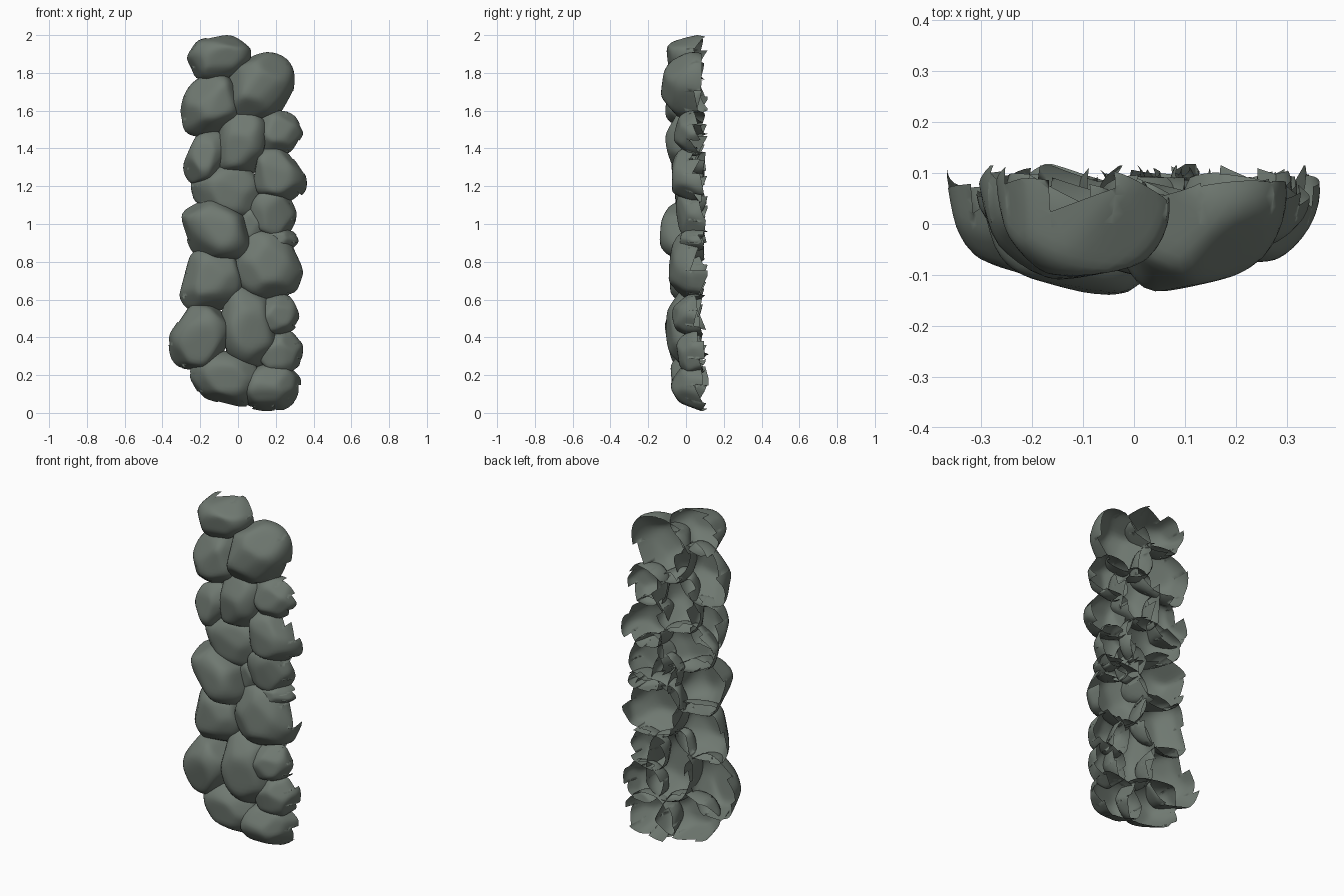
import bpy, bmesh, math, random
from mathutils import Vector

if "Cube" in bpy.data.objects:
    bpy.data.objects.remove(bpy.data.objects["Cube"])

# Extents of each stone: x0, x1, z0, z1, front y, diagonal lean
STONES = [
    (-.27, .07, 1.75, 2.00, -.105, .1),
    (-.07, .30, 1.53, 1.91, -.128, .12),
    (-.305, .03, 1.46, 1.80, -.110, .25),
    (.09, .345, 1.36, 1.60, -.060, 0),
    (-.13, .16, 1.25, 1.62, -.110, .05),
    (-.29, -.07, 1.21, 1.49, -.075, .18),
    (.08, .365, 1.11, 1.41, -.080, -.15),
    (-.25, .13, 1.03, 1.32, -.065, -.12),
    (.06, .31, .92, 1.20, -.050, -.05),
    (-.30, .065, .80, 1.14, -.135, -.15),
    (-.01, .17, .89, 1.11, -.030, -.1),
    (.11, .32, .86, .97, -.035, 0),
    (-.03, .345, .60, .97, -.090, -.18),
    (-.31, .03, .53, .87, -.085, .18),
    (-.09, .21, .24, .67, -.105, -.18),
    (.09, .325, .40, .63, -.070, 0),
    (-.368, -.04, .22, .585, -.105, .15),
    (.11, .345, .19, .44, -.050, .05),
    (-.265, .13, .03, .33, -.080, -.25),
    (.02, .335, .00, .265, -.080, .2),
]


def remap(v, lo, hi, a, b):
    return a + (v - lo) / (hi - lo) * (b - a)


def split(bm, faces, co, no):
    edges = {e for f in faces for e in f.edges}
    verts = {v for f in faces for v in f.verts}
    bmesh.ops.bisect_plane(bm, geom=faces + list(edges) + list(verts), plane_co=co, plane_no=no)


# Jagged open back: each radial sector is split along its own tilted plane
def break_back(bm, rng, centre, size, lift):
    n = 8
    start = rng.uniform(0, 1)
    planes = []
    for k in range(n):
        t = (k + start) / n * math.tau
        normal = Vector((-math.sin(t) / size.x, 0, math.cos(t) / size.z))
        split(bm, [f for f in bm.faces if f.calc_center_median().y > 0], centre, normal)
        mid = t + math.pi / n
        co = centre + Vector((math.cos(mid) * size.x / 2, 0, math.sin(mid) * size.z / 2))
        co.y = lift + rng.uniform(.045, .10)
        planes.append((co, Vector((rng.uniform(-.5, .5), 1, rng.uniform(-.5, .5))).normalized()))

    def sector(f):
        c = f.calc_center_median() - centre
        t = math.atan2(c.z / size.z, c.x / size.x) / math.tau * n - start
        return int(math.floor(t)) % n

    for k, (co, no) in enumerate(planes):
        split(bm, [f for f in bm.faces if sector(f) == k and f.calc_center_median().y > 0], co, no)
    top = centre + Vector((0, lift + .115, 0))
    split(bm, bm.faces[:], top, Vector((0, 1, 0)))
    doomed = []
    for f in bm.faces:
        co, no = planes[sector(f)]
        c = f.calc_center_median()
        if c.y > top.y or (c.y > 0 and (c - co).dot(no) > 0):
            doomed.append(f)
    bmesh.ops.delete(bm, geom=doomed, context='FACES')


# One stone: faceted, softened boulder with a broken-away back
def make_stone(index, x0, x1, z0, z1, front, lean):
    rng = random.Random(40 + index)
    bm = bmesh.new()
    bmesh.ops.create_icosphere(bm, subdivisions=4, radius=1)
    cuts = []
    for _ in range(13):
        d = Vector((rng.gauss(0, 1), rng.gauss(-.5, .6), rng.gauss(0, 1))).normalized()
        cuts.append((d, rng.uniform(.82, .92)))
    cuts.append((Vector((rng.uniform(-.25, .25), -1, rng.uniform(-.25, .25))).normalized(), .82))
    for v in bm.verts:
        p = v.co.copy()
        p /= math.hypot(p.y, (abs(p.x) ** 2.5 + abs(p.z) ** 2.5) ** .4)
        for d, limit in cuts:
            over = p.dot(d) - limit
            if over > 0:
                p -= d * over
        p.x += lean * p.z
        v.co = p
    for _ in range(2):
        bmesh.ops.smooth_vert(bm, verts=bm.verts, factor=.5,
                              use_axis_x=True, use_axis_y=True, use_axis_z=True)
    lo = [min(v.co[i] for v in bm.verts) for i in range(3)]
    hi = [max(v.co[i] for v in bm.verts) for i in range(3)]
    cx, cz = (x0 + x1) / 2, (z0 + z1) / 2
    # the lowest stones sit a little further back
    lift = .15 * max(0, .2 - cz)
    rim = .035 + lift
    for v in bm.verts:
        x = remap(v.co.x, lo[0], hi[0], x0, x1)
        z = remap(v.co.z, lo[2], hi[2], z0, z1)
        if v.co.y < 0:
            y = rim + (front - rim) * v.co.y / lo[1]
        else:
            y = rim + .16 * v.co.y / hi[1]
        y += .35 * (x * x - cx * cx) + .4 * max(0, .12 - z)
        v.co = (x, y, z)
    break_back(bm, rng, Vector((cx, 0, cz)), Vector((x1 - x0, 0, z1 - z0)), lift)
    for f in bm.faces:
        f.smooth = True
    name = f"stone_{index + 1:02d}"
    mesh = bpy.data.meshes.new(name)
    bm.to_mesh(mesh)
    bm.free()
    obj = bpy.data.objects.new(name, mesh)
    bpy.context.collection.objects.link(obj)
    mat = bpy.data.materials.get("stone") or bpy.data.materials.new("stone")
    mat.diffuse_color = (.16, .19, .165, 1)
    mat.use_nodes = True
    mat.node_tree.nodes["Principled BSDF"].inputs["Base Color"].default_value = mat.diffuse_color
    mesh.materials.append(mat)


for i, s in enumerate(STONES):
    make_stone(i, *s)
